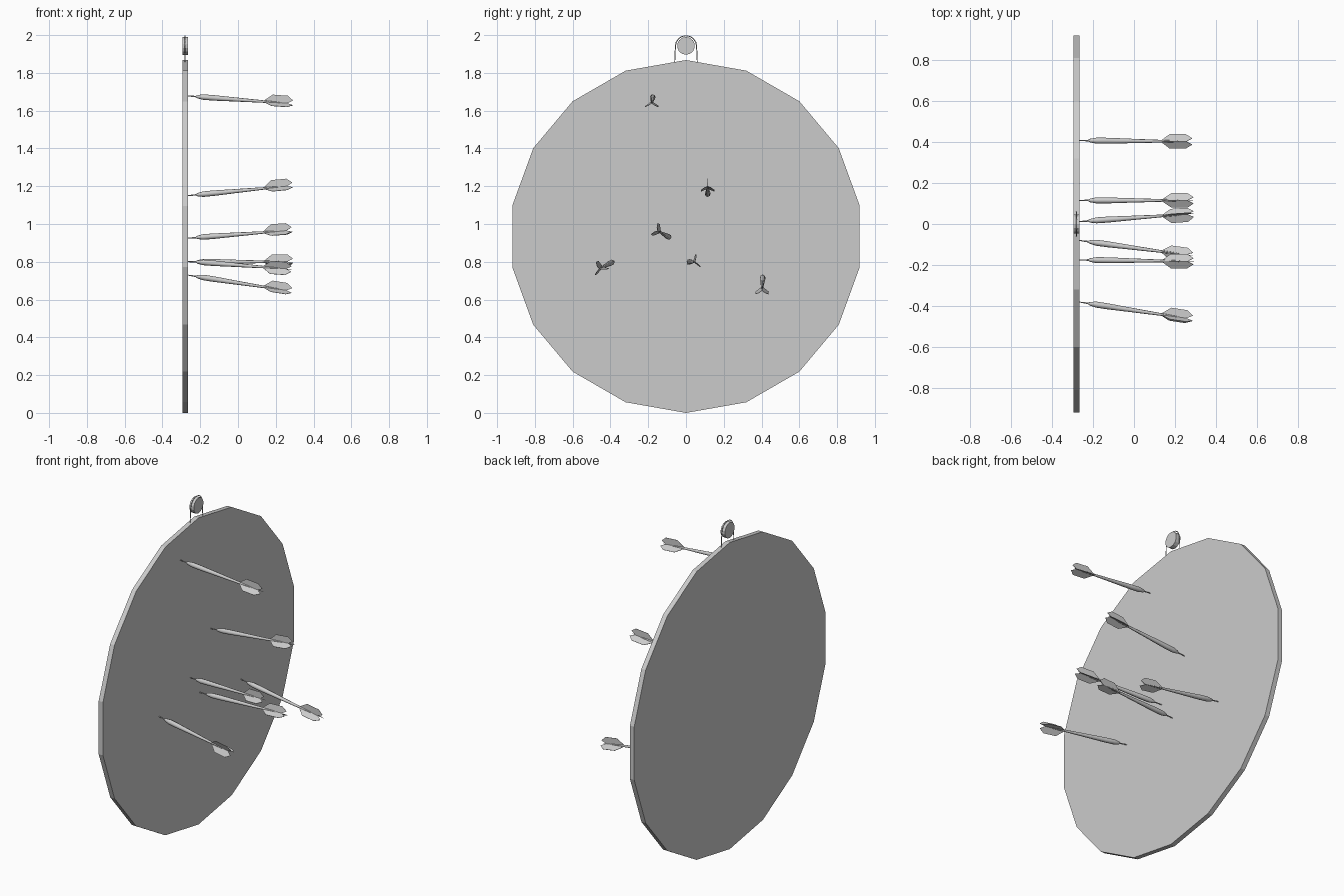
import bpy, bmesh, math
from mathutils import Vector, Matrix

if "Cube" in bpy.data.objects:
    bpy.data.objects.remove(bpy.data.objects["Cube"])

grey = bpy.data.materials.new("light grey")
grey.use_nodes = True
grey.diffuse_color = (0.6, 0.6, 0.6, 1)
grey.node_tree.nodes["Principled BSDF"].inputs["Base Color"].default_value = (0.6, 0.6, 0.6, 1)

BACK, FACE = -0.295, -0.266


def add_object(name, bm):
    bmesh.ops.recalc_face_normals(bm, faces=bm.faces)
    mesh = bpy.data.meshes.new(name)
    bm.to_mesh(mesh)
    bm.free()
    mesh.materials.append(grey)
    obj = bpy.data.objects.new(name, mesh)
    bpy.context.collection.objects.link(obj)
    return obj


def lathe(bm, profile, sides, center=(0, 0)):
    """Spin (x, radius) pairs about an axis along x, with closed ends."""
    rings = []
    for x, r in profile:
        angles = [2 * math.pi * i / sides for i in range(sides)]
        rings.append([bm.verts.new((x, center[0] + r * math.sin(a), center[1] + r * math.cos(a)))
                      for a in angles])
    for a, b in zip(rings, rings[1:]):
        for i in range(sides):
            j = (i + 1) % sides
            bm.faces.new((a[i], a[j], b[j], b[i]))
    bm.faces.new(rings[0])
    bm.faces.new(rings[-1])


# Board: eighteen-sided disc
bm = bmesh.new()
lathe(bm, [(BACK, 0.934), (FACE, 0.934)], 18, (0, 0.934))
add_object("board", bm)

# Round peg for hanging
bm = bmesh.new()
lathe(bm, [(BACK, 0.047), (FACE, 0.047)], 14, (0, 1.943))
add_object("hanging_peg", bm)

# Wire loop over the peg
curve = bpy.data.curves.new("hanging_wire", "CURVE")
curve.dimensions = "3D"
curve.bevel_depth = 0.0025
curve.bevel_resolution = 0
arch = [(0.056 * math.cos(math.pi * i / 8), 1.941 + 0.056 * math.sin(math.pi * i / 8)) for i in range(9)]
path = [(0.06, 1.855)] + arch + [(-0.06, 1.855)]
spline = curve.splines.new("POLY")
spline.points.add(len(path) - 1)
for point, (y, z) in zip(spline.points, path):
    point.co = (-0.28, y, z, 1)
curve.materials.append(grey)
bpy.context.collection.objects.link(bpy.data.objects.new("hanging_wire", curve))

# Darts: profile along x from the tip, and the fin outline above the shaft
SHAFT = [(0, 0.002), (0.045, 0.004), (0.055, 0.009), (0.085, 0.0145), (0.14, 0.0145),
         (0.25, 0.011), (0.39, 0.007), (0.48, 0.004), (0.50, 0.001)]
FIN = [(0.40, 0), (0.45, 0.04), (0.53, 0.04), (0.56, 0.017), (0.53, 0)]


def make_dart(name, tip, tail, roll):
    bm = bmesh.new()
    lathe(bm, SHAFT, 8)
    for k in range(3):
        turn = Matrix.Rotation(math.radians(roll + 120 * k), 3, "X")
        sides = [[bm.verts.new(turn @ Vector((x, s, h))) for x, h in FIN] for s in (-0.001, 0.001)]
        for outline in sides:
            bm.faces.new(outline)
        for i in range(len(FIN)):
            j = (i + 1) % len(FIN)
            bm.faces.new((sides[0][i], sides[0][j], sides[1][j], sides[1][i]))
    obj = add_object(name, bm)
    start = Vector((FACE - 0.002, *tip))
    aim = Vector((0.29, *tail)) - start
    obj.location = start
    obj.rotation_euler = aim.to_track_quat("X", "Z").to_euler()
    bpy.ops.object.select_all(action="DESELECT")
    obj.select_set(True)
    bpy.context.view_layer.objects.active = obj
    bpy.ops.object.shade_smooth_by_angle(angle=math.radians(50))


# Tip (y, z), tail (y, z), roll
darts = [((-0.175, 1.678), (-0.182, 1.637), 0),
         ((0.115, 1.15), (0.115, 1.203), 0),
         ((-0.08, 0.925), (-0.155, 0.967), 0),
         ((0.012, 0.80), (0.05, 0.80), -10),
         ((-0.38, 0.803), (-0.465, 0.76), 25),
         ((0.407, 0.73), (0.402, 0.643), 0)]
for n, (tip, tail, roll) in enumerate(darts, 1):
    make_dart(f"dart_{n}", tip, tail, roll)
